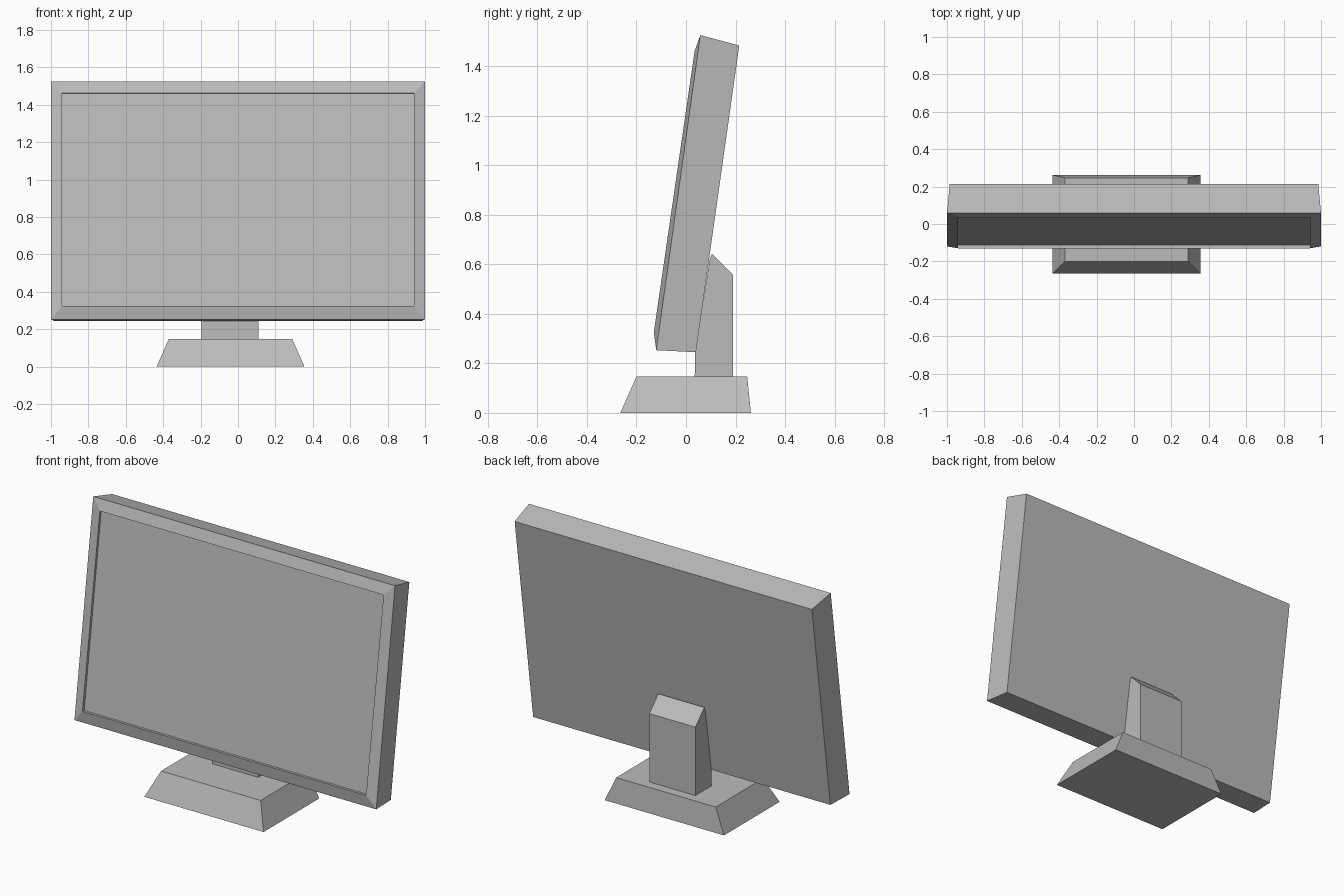
import bpy
import bmesh

old = bpy.data.objects.get("Cube")
if old:
    bpy.data.objects.remove(old, do_unlink=True)

grey = bpy.data.materials.new("plain_grey")
grey.use_nodes = True
GREY = (0.5, 0.5, 0.5, 1)
grey.diffuse_color = GREY
grey.node_tree.nodes["Principled BSDF"].inputs["Base Color"].default_value = GREY


def loft(name, rings):
    """Bridge a list of equal rings and cap both ends."""
    bm = bmesh.new()
    loops = [[bm.verts.new(p) for p in ring] for ring in rings]
    for a, b in zip(loops, loops[1:]):
        for i in range(len(a)):
            j = (i + 1) % len(a)
            bm.faces.new((a[i], a[j], b[j], b[i]))
    bm.faces.new(loops[0])
    bm.faces.new(loops[-1])
    bmesh.ops.recalc_face_normals(bm, faces=bm.faces)
    mesh = bpy.data.meshes.new(name)
    bm.to_mesh(mesh)
    bm.free()
    mesh.materials.append(grey)
    obj = bpy.data.objects.new(name, mesh)
    bpy.context.collection.objects.link(obj)
    return obj


def tilted(half, bottom, top):
    """Rectangle leaning from a bottom (y, z) to a top (y, z)."""
    return [(-half, *bottom), (half, *bottom), (half, *top), (-half, *top)]


def level(x0, x1, y0, y1, z):
    return [(x0, y0, z), (x1, y0, z), (x1, y1, z), (x0, y1, z)]


# Monitor housing: back, front edge, raised bezel rim, recessed screen
loft("monitor_housing", [
    tilted(0.985, (0.04, 0.245), (0.215, 1.483)),
    tilted(1.0, (-0.12, 0.253), (0.058, 1.525)),
    tilted(0.94, (-0.13, 0.325), (0.035, 1.462)),
    tilted(0.94, (-0.113, 0.324), (0.048, 1.46)),
])

# Sloped foot
loft("foot", [
    level(-0.435, 0.355, -0.265, 0.262, 0),
    level(-0.37, 0.29, -0.2, 0.247, 0.147),
])

# Stand: side profile swept across its width
profile = [(0.035, 0.14), (0.19, 0.14), (0.19, 0.557), (0.105, 0.643), (0.096, 0.62), (0.037, 0.245)]
loft("stand", [[(x, y, z) for y, z in profile] for x in (-0.195, 0.11)])
